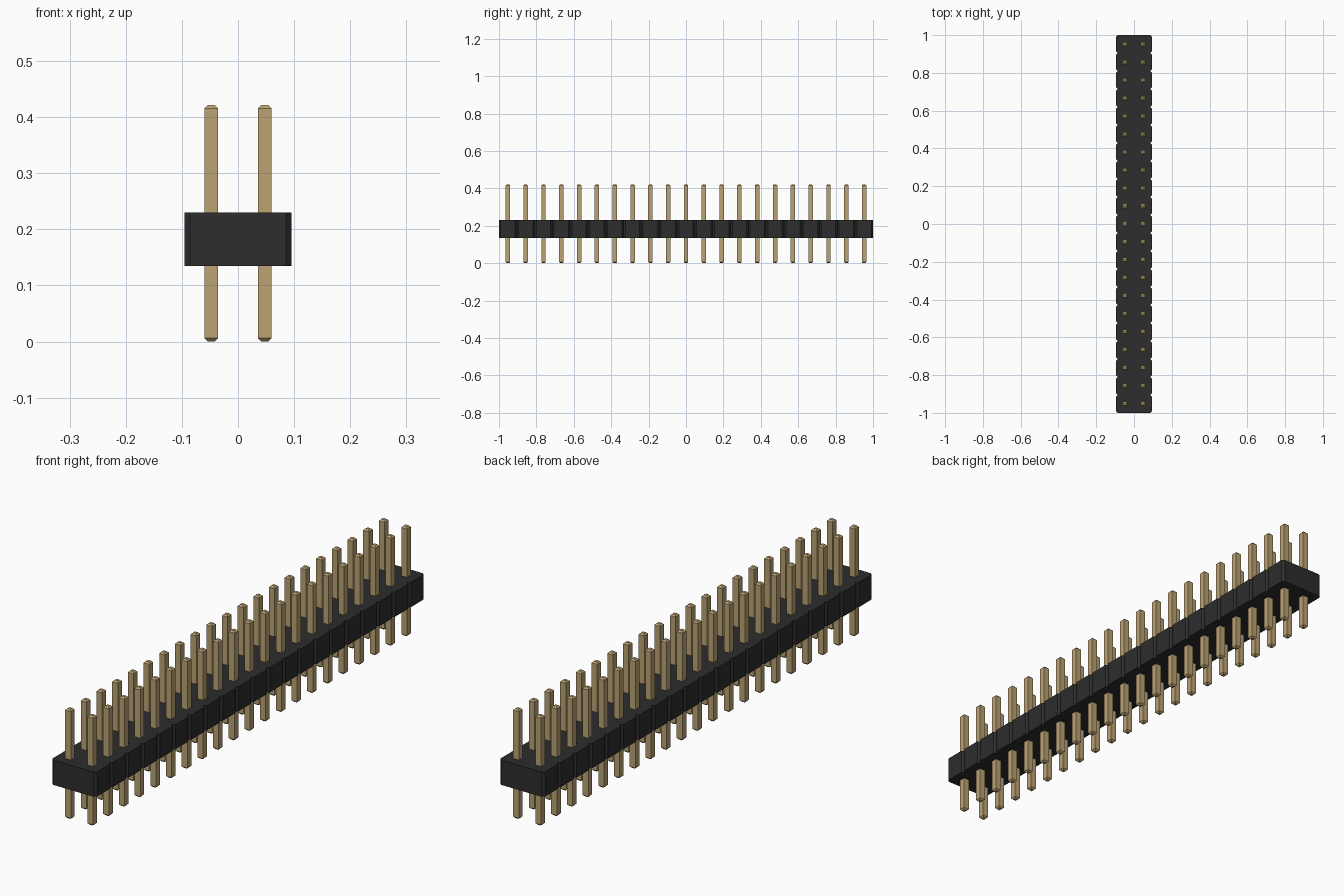
import bpy
import bmesh

ROWS = 21
PITCH = 2 / ROWS
CHAMFER = PITCH / 10
BODY_BOTTOM, BODY_TOP = 0.135, 0.23
PIN_HEIGHT, PIN_HALF, TIP = 0.4215, 0.012, 0.006

cube = bpy.data.objects.get("Cube")
if cube:
    bpy.data.objects.remove(cube)


def make_material(name, rgb, roughness):
    mat = bpy.data.materials.new(name)
    mat.use_nodes = True
    mat.diffuse_color = (*rgb, 1)
    bsdf = next(n for n in mat.node_tree.nodes if n.type == 'BSDF_PRINCIPLED')
    bsdf.inputs["Base Color"].default_value = (*rgb, 1)
    bsdf.inputs["Roughness"].default_value = roughness
    return mat


def add_object(name, bm, mat):
    bmesh.ops.recalc_face_normals(bm, faces=bm.faces)
    mesh = bpy.data.meshes.new(name)
    bm.to_mesh(mesh)
    bm.free()
    mesh.materials.append(mat)
    obj = bpy.data.objects.new(name, mesh)
    bpy.context.collection.objects.link(obj)
    return obj


black = make_material("black plastic", (0.026, 0.026, 0.026), 0.6)
gold = make_material("pale gold", (0.5, 0.37, 0.175), 0.5)

# Housing: notched outline with a chamfer at every segment corner
side = []
for i in range(ROWS):
    y = -1 + i * PITCH
    side += [(PITCH - CHAMFER, y), (PITCH, y + CHAMFER),
             (PITCH, y + PITCH - CHAMFER)]
side.append((PITCH - CHAMFER, 1))
outline = side + [(-x, y) for x, y in reversed(side)]

bm = bmesh.new()
base = bm.faces.new([bm.verts.new((x, y, BODY_BOTTOM)) for x, y in outline])
extruded = bmesh.ops.extrude_face_region(bm, geom=[base], use_keep_orig=True)
top = [v for v in extruded["geom"] if isinstance(v, bmesh.types.BMVert)]
bmesh.ops.translate(bm, verts=top, vec=(0, 0, BODY_TOP - BODY_BOTTOM))
add_object("housing", bm, black)

# Pin: square post with chamfered tips at both ends
bm = bmesh.new()
rings = []
for z, half in ((0, PIN_HALF - TIP), (TIP, PIN_HALF),
                (PIN_HEIGHT - TIP, PIN_HALF), (PIN_HEIGHT, PIN_HALF - TIP)):
    corners = ((-1, -1), (1, -1), (1, 1), (-1, 1))
    rings.append([bm.verts.new((a * half, b * half, z)) for a, b in corners])
for low, high in zip(rings, rings[1:]):
    for k in range(4):
        n = (k + 1) % 4
        bm.faces.new((low[k], low[n], high[n], high[k]))
bm.faces.new(rings[0])
bm.faces.new(rings[-1])
first_pin = add_object("pin", bm, gold)

# Two columns of pins sharing one mesh
for column, x in (("right", -PITCH / 2), ("left", PITCH / 2)):
    for i in range(ROWS):
        pin = bpy.data.objects.new(f"{column}_pin_{i + 1}", first_pin.data)
        pin.location = (x, -1 + (i + 0.5) * PITCH, 0)
        bpy.context.collection.objects.link(pin)
bpy.data.objects.remove(first_pin)
